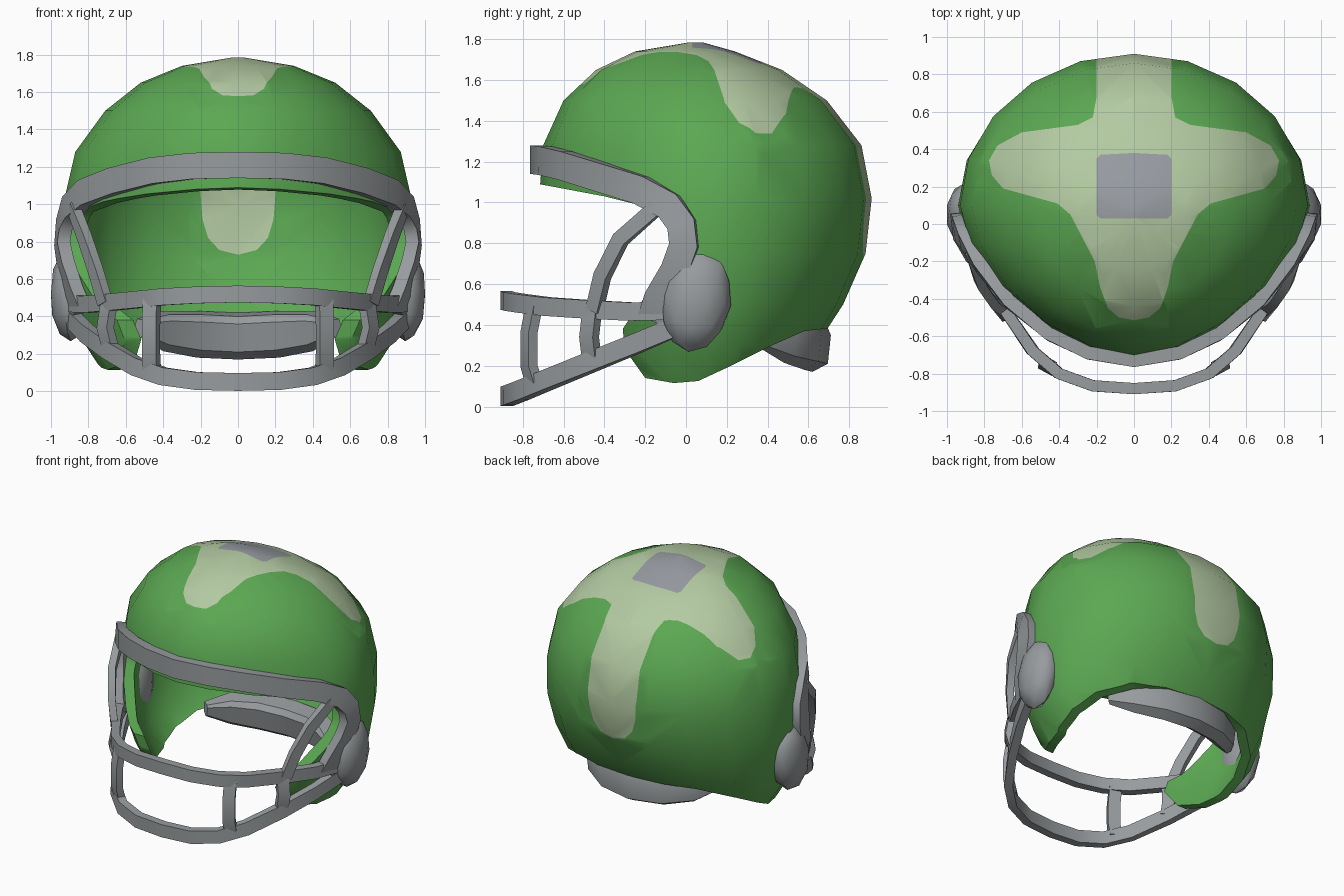
import bpy, bmesh
from math import sin, cos, pi, copysign
from mathutils import Vector, Matrix

if "Cube" in bpy.data.objects:
    bpy.data.objects.remove(bpy.data.objects["Cube"])


def material(name, rgb):
    m = bpy.data.materials.new(name)
    m.use_nodes = True
    m.diffuse_color = (*rgb, 1)
    m.node_tree.nodes["Principled BSDF"].inputs["Base Color"].default_value = (*rgb, 1)
    return m


GREEN = material("shell green", (0.105, 0.39, 0.085))
PALE = material("pale stripe", (0.45, 0.59, 0.36))
SLATE = material("crown slate", (0.31, 0.33, 0.36))
GREY = material("cage grey", (0.31, 0.33, 0.34))


def make(name, bm, *mats):
    bmesh.ops.recalc_face_normals(bm, faces=bm.faces)
    me = bpy.data.meshes.new(name)
    bm.to_mesh(me)
    bm.free()
    ob = bpy.data.objects.new(name, me)
    bpy.context.collection.objects.link(ob)
    for m in mats:
        me.materials.append(m)
    return ob


def smooth(ob, angle):
    bpy.ops.object.select_all(action="DESELECT")
    ob.select_set(True)
    bpy.context.view_layer.objects.active = ob
    bpy.ops.object.shade_smooth_by_angle(angle=angle)


def skin(bm, rings):
    """Join rings of vertices with quads and close both ends."""
    n = len(rings[0])
    for a, b in zip(rings, rings[1:]):
        for i in range(n):
            j = (i + 1) % n
            bm.faces.new((a[i], a[j], b[j], b[i]))
    bm.faces.new(rings[0])
    bm.faces.new(rings[-1])


# Shell body: rings of height, half width, front, back and how pointed the front is
LEVELS = [(-0.1, 0.62, -0.40, 0.40, 1), (0.1, 0.72, -0.45, 0.5, 1), (0.3, 0.85, -0.52, 0.64, 1.05),
          (0.5, 0.91, -0.62, 0.77, 1.1), (0.75, 0.94, -0.70, 0.88, 1.15), (1.02, 0.93, -0.72, 0.91, 1.2),
          (1.28, 0.87, -0.70, 0.86, 1.15), (1.5, 0.71, -0.60, 0.69, 1.05), (1.65, 0.52, -0.44, 0.47, 1),
          (1.74, 0.30, -0.25, 0.24, 1), (1.785, 0.03, 0.02, 0.08, 1)]
SEGS = 20


def dome(name, side_wall, end_wall, *mats):
    """Loft the head shape, shrunk by the wall thickness given."""
    bm = bmesh.new()
    rings = []
    for z, w, front, back, point in LEVELS:
        mid = 0.1 if z < 1.7 else 0.05
        shrink_x, shrink_y = 1 - side_wall / 0.94, 1 - end_wall / 0.82
        ring = []
        for i in range(SEGS):
            a = 2 * pi * i / SEGS
            c, s = cos(a), sin(a)
            depth = back - mid if c > 0 else mid - front
            if c < -0.01:
                c, s = -abs(c) ** point, copysign(abs(s) ** point, s)
            ring.append(bm.verts.new((w * s * shrink_x, mid + depth * c * shrink_y,
                                      z * (1 - end_wall / 1.78))))
        rings.append(ring)
    skin(bm, rings)
    return make(name, bm, *mats)


shell = dome("helmet_shell", 0, 0, GREEN, PALE, SLATE)
hollow = dome("hollow_cutter", 0.09, 0.055, GREEN)

# Cutter for the face opening and the lower rim, as a side profile
RIM = [(-1.3, 1.15), (-0.72, 1.09), (-0.4, 1.03), (-0.12, 0.96), (-0.04, 0.88), (-0.04, 0.78),
       (-0.12, 0.65), (-0.25, 0.47), (-0.31, 0.38), (-0.3, 0.28), (-0.2, 0.14), (-0.06, 0.115),
       (0.06, 0.125), (0.2, 0.19), (0.4, 0.29), (0.58, 0.37), (1.3, 0.45), (1.3, -0.6), (-1.3, -0.6)]
bm = bmesh.new()
skin(bm, [[bm.verts.new((x, y, z)) for y, z in RIM] for x in (-1.5, 1.5)])
opening = make("opening_cutter", bm, GREEN)
for cutter in (hollow, opening):
    cutter.hide_render = True
    cut = shell.modifiers.new(cutter.name, "BOOLEAN")
    cut.operation, cut.solver, cut.object = "DIFFERENCE", "EXACT", cutter
baked = bpy.data.meshes.new_from_object(shell.evaluated_get(bpy.context.evaluated_depsgraph_get()))
shell.modifiers.clear()
shell.data = baked
for cutter in (hollow, opening):
    bpy.data.objects.remove(cutter)

# Painted cross: right half outline from above, back tail from behind, crown patch
CROSS = [(0, -0.515), (0.08, -0.50), (0.14, -0.45), (0.18, -0.34), (0.21, -0.2), (0.34, 0.05), (0.41, 0.11),
         (0.70, 0.19), (0.76, 0.26), (0.775, 0.34), (0.73, 0.42), (0.6, 0.49), (0.3, 0.53), (0.22, 0.57),
         (0.2, 0.68), (0.2, 1.0), (0, 1.0)]
TAIL = [(0, 0.73), (0.1, 0.755), (0.16, 0.82), (0.19, 0.92), (0.2, 1.05), (0.2, 1.5), (0, 1.5)]
PATCH = [(0, 0.03), (0.18, 0.03), (0.2, 0.05), (0.2, 0.35), (0.18, 0.37), (0, 0.38)]


def inside(x, v, poly):
    hit = False
    for (x1, v1), (x2, v2) in zip(poly, poly[1:] + poly[:1]):
        if (v1 > v) != (v2 > v) and x < x1 + (v - v1) * (x2 - x1) / (v2 - v1):
            hit = not hit
    return hit


def score(bm, poly, axis, keep):
    """Cut the faces near each outline segment along that segment."""
    for p, q in zip(poly, poly[1:]):
        if p[1] == q[1] == 1.0:
            continue
        for s in (1, -1):
            lo = [min(s * p[0], s * q[0]), min(p[1], q[1])]
            hi = [max(s * p[0], s * q[0]), max(p[1], q[1])]

            def near(f):
                if not keep(f.calc_center_median()):
                    return False
                for k, c in enumerate((0, axis)):
                    vals = [v.co[c] for v in f.verts]
                    if max(vals) < lo[k] - 0.01 or min(vals) > hi[k] + 0.01:
                        return False
                return True

            faces = [f for f in bm.faces if near(f)]
            geom = set(faces) | {e for f in faces for e in f.edges} | {v for f in faces for v in f.verts}
            co, no = Vector((s * p[0], 0, 0)), Vector((p[1] - q[1], 0, 0))
            co[axis], no[axis] = p[1], s * (q[0] - p[0])
            bmesh.ops.bisect_plane(bm, geom=list(geom), dist=1e-5, plane_co=co, plane_no=no)


def on_top(c):
    return c.z > 1.2


def on_back(c):
    return c.y > 0.5 and c.z > 0.6


bm = bmesh.new()
bm.from_mesh(shell.data)
bmesh.ops.triangulate(bm, faces=bm.faces)
score(bm, CROSS, 1, on_top)
score(bm, PATCH, 1, lambda c: c.z > 1.5)
score(bm, TAIL, 2, on_back)
for f in bm.faces:
    c = f.calc_center_median()
    x = abs(c.x)
    f.material_index = 0
    if on_top(c) and inside(x, c.y, PATCH):
        f.material_index = 2
    elif (on_top(c) and inside(x, c.y, CROSS)) or (on_back(c) and inside(x, c.z, TAIL)):
        f.material_index = 1
bm.to_mesh(shell.data)
bm.free()
smooth(shell, 0.6)


# Bars of rectangular section that wrap around the head
def bar(name, path, height, thick, mirrored=True):
    pts = [Vector(p) for p in path]
    if mirrored:
        pts = [Vector((-p.x, p.y, p.z)) for p in reversed(pts[1:])] + pts
    bm = bmesh.new()
    rings = []
    for i, p in enumerate(pts):
        t = (pts[min(i + 1, len(pts) - 1)] - pts[max(i - 1, 0)]).normalized()
        n = Vector((p.x, p.y - 0.1, 0))
        n = (n - t * n.dot(t)).normalized()
        b = t.cross(n)
        rings.append([bm.verts.new(p + n * thick * u / 2 + b * height * v / 2)
                      for u, v in ((1, 1), (-1, 1), (-1, -1), (1, -1))])
    skin(bm, rings)
    smooth(make(name, bm, GREY), 0.6)


bar("brow_band", [(0, -0.73, 1.21), (0.24, -0.69, 1.205), (0.45, -0.59, 1.18), (0.66, -0.42, 1.125),
                  (0.82, -0.22, 1.06), (0.90, -0.08, 0.98), (0.93, -0.02, 0.89), (0.94, -0.01, 0.79),
                  (0.92, -0.05, 0.67), (0.88, -0.13, 0.53), (0.84, -0.16, 0.43)], 0.14, 0.07)
bar("upper_cage_bar", [(0, -0.88, 0.52), (0.22, -0.865, 0.515), (0.4, -0.80, 0.505), (0.54, -0.68, 0.49),
                       (0.69, -0.46, 0.475), (0.81, -0.26, 0.465), (0.90, -0.05, 0.47)], 0.09, 0.06)
bar("lower_cage_bar", [(0, -0.88, 0.05), (0.22, -0.865, 0.055), (0.4, -0.80, 0.08), (0.54, -0.68, 0.13),
                       (0.69, -0.46, 0.22), (0.81, -0.24, 0.31), (0.90, -0.03, 0.40)], 0.095, 0.06)

# Upright cage struts and ear pads on both sides
for side, s in (("left", 1), ("right", -1)):
    def strut(name, path, height):
        bar(side + name, [(s * x, y, z) for x, y, z in path], height, 0.05, False)

    strut("_front_strut", [(0.46, -0.74, 0.1), (0.465, -0.77, 0.2), (0.465, -0.77, 0.36), (0.46, -0.745, 0.49)], 0.085)
    strut("_side_strut", [(0.68, -0.46, 0.22), (0.71, -0.475, 0.34), (0.69, -0.46, 0.47)], 0.085)
    strut("_temple_strut", [(0.71, -0.45, 0.47), (0.76, -0.41, 0.64), (0.82, -0.32, 0.82),
                            (0.88, -0.14, 0.98)], 0.075)
    bm = bmesh.new()
    place = (Matrix.Translation((s * 0.895, 0.05, 0.52)) @ Matrix.Rotation(-0.15, 4, "X")
             @ Matrix.Diagonal((0.11, 0.172, 0.255, 1)))
    bmesh.ops.create_icosphere(bm, subdivisions=2, radius=1, matrix=place)
    smooth(make(side + "_ear_pad", bm, GREY), 0.6)

# Neck pad following the inside of the rear rim
SECTION = [(-0.09, 0.06), (-0.06, 0.1), (0.06, 0.12), (0.09, 0.05), (0.075, -0.09), (0, -0.13), (-0.06, -0.09)]
PAD = [(0, 0.62, 0.30, 1), (0.22, 0.58, 0.31, 1), (0.4, 0.48, 0.325, 0.85), (0.52, 0.36, 0.34, 0.4)]
bm = bmesh.new()
rings = []
for x, y, z, k in [(-x, y, z, k) for x, y, z, k in PAD[:0:-1]] + PAD:
    out = Vector((x, y, 0)).normalized()
    rings.append([bm.verts.new(Vector((x, y, z)) + out * u * k + Vector((0, 0, v * k))) for u, v in SECTION])
skin(bm, rings)
smooth(make("neck_pad", bm, GREY), 0.6)
